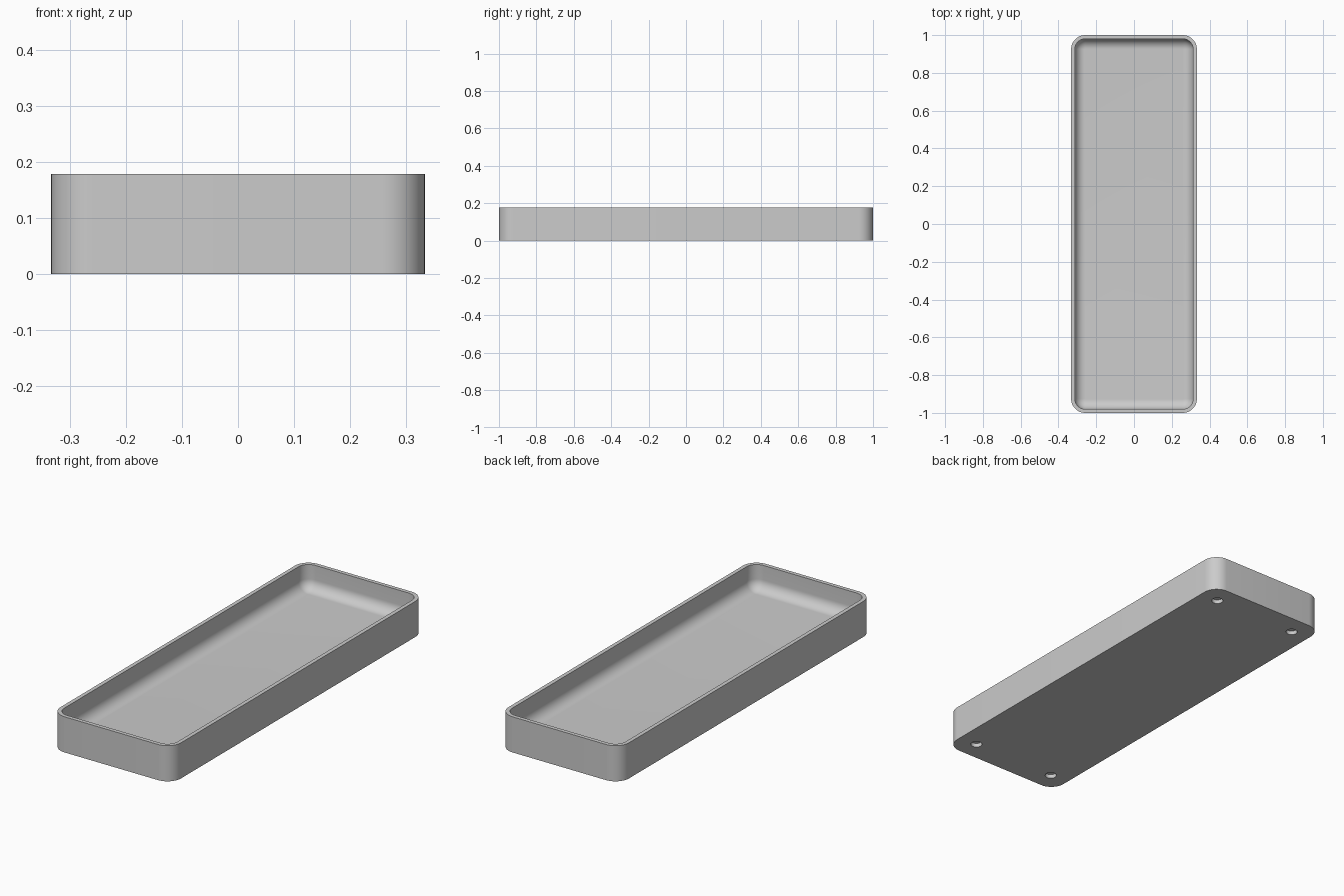
import bpy, bmesh, math

cube = bpy.data.objects.get("Cube")
if cube:
    bpy.data.objects.remove(cube, do_unlink=True)

HALF_X, HALF_Y, HEIGHT = 0.333, 1.0, 0.178
CORNER, WALL = 0.075, 0.02
FLOOR, FILLET = 0.053, 0.053
STEPS = 12

grey = bpy.data.materials.new("plain grey")
grey.use_nodes = True
colour = (0.6, 0.6, 0.6, 1)
grey.diffuse_color = colour
grey.node_tree.nodes["Principled BSDF"].inputs["Base Color"].default_value = colour


def rounded_loop(bm, inset, z):
    """Ring of vertices around a rounded rectangle."""
    r = CORNER - inset
    ring = []
    for q, (sx, sy) in enumerate([(1, 1), (-1, 1), (-1, -1), (1, -1)]):
        for i in range(STEPS + 1):
            a = (q + i / STEPS) * math.pi / 2
            ring.append(bm.verts.new((sx * (HALF_X - CORNER) + r * math.cos(a),
                                      sy * (HALF_Y - CORNER) + r * math.sin(a), z)))
    return ring


# Tray: outer wall, flat rim, inner wall, rounded inner edge and floor
bm = bmesh.new()
profile = [(0, 0), (0, HEIGHT), (WALL, HEIGHT)]
for i in range(STEPS + 1):
    a = i / STEPS * math.pi / 2
    profile.append((WALL + FILLET * (1 - math.cos(a)),
                    FLOOR + FILLET * (1 - math.sin(a))))
rings = [rounded_loop(bm, inset, z) for inset, z in profile]
for low, high in zip(rings, rings[1:]):
    for i in range(len(low)):
        j = (i + 1) % len(low)
        bm.faces.new((low[i], low[j], high[j], high[i]))
bm.faces.new(rings[-1])
bm.faces.new(rings[0][::-1])
mesh = bpy.data.meshes.new("tray")
bm.to_mesh(mesh)
bm.free()
mesh.materials.append(grey)
tray = bpy.data.objects.new("tray", mesh)
bpy.context.collection.objects.link(tray)

# Four shallow round sockets in the underside
cutters = []
for sx in (-1, 1):
    for sy in (-1, 1):
        bpy.ops.mesh.primitive_cylinder_add(vertices=32, radius=0.027, depth=0.04,
                                            location=(sx * 0.233, sy * 0.9, 0))
        cutter = bpy.context.object
        cutter.name = "socket_cutter"
        cutter.data.materials.append(grey)
        cutters.append(cutter)
        cut = tray.modifiers.new("socket", 'BOOLEAN')
        cut.operation = 'DIFFERENCE'
        cut.solver = 'EXACT'
        cut.object = cutter

# Bake the sockets in, then remove the cutters
bpy.ops.object.select_all(action='DESELECT')
tray.select_set(True)
bpy.context.view_layer.objects.active = tray
for name in [m.name for m in tray.modifiers]:
    bpy.ops.object.modifier_apply(modifier=tray.modifiers[0].name)
for cutter in cutters:
    bpy.data.objects.remove(cutter, do_unlink=True)
bpy.ops.object.shade_smooth_by_angle(angle=math.radians(30))
